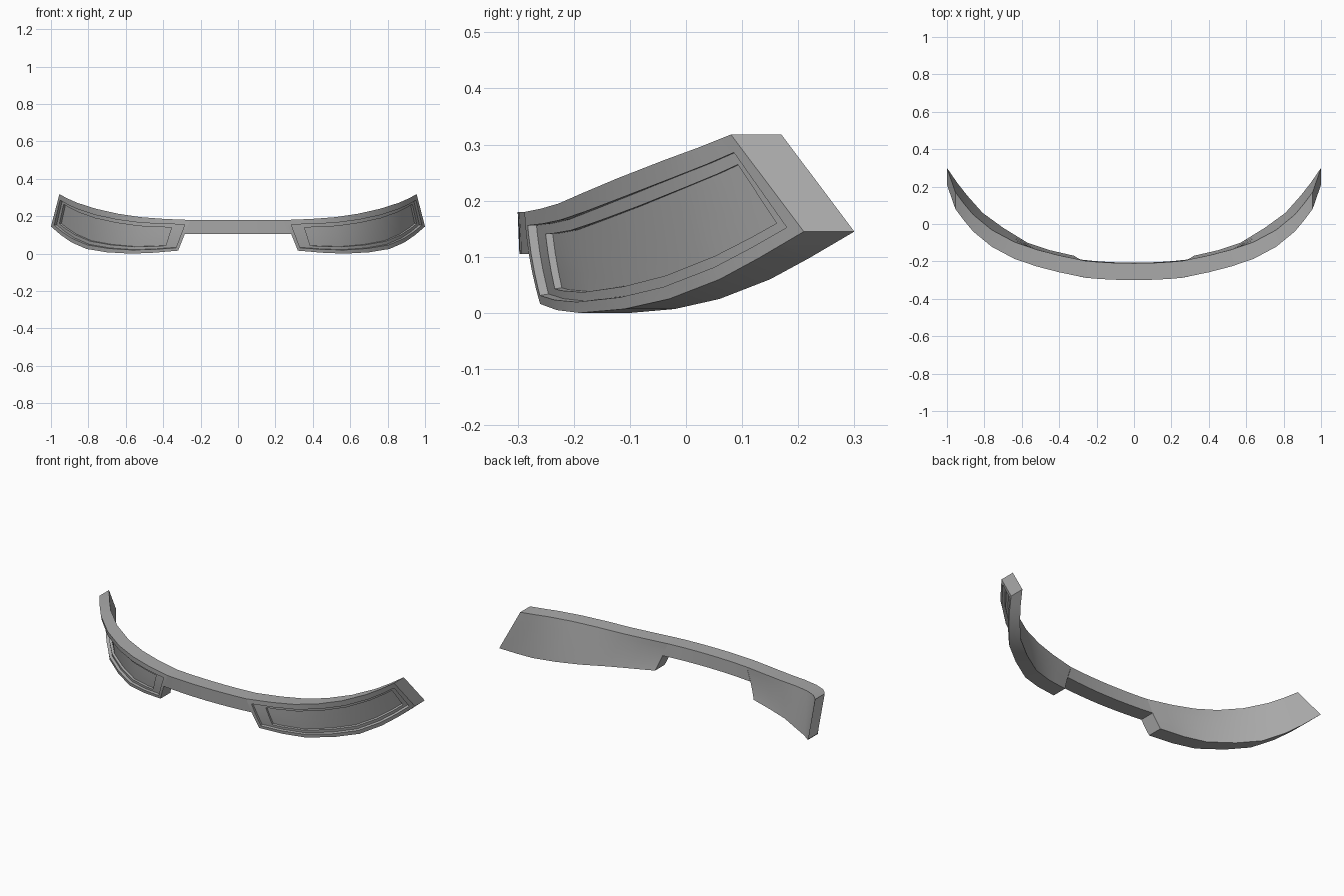
import bpy, math
from mathutils import Vector

cube = bpy.data.objects.get("Cube")
if cube:
    bpy.data.objects.remove(cube, do_unlink=True)

grey = bpy.data.materials.new("plain grey")
grey.use_nodes = True
grey.diffuse_color = (0.4, 0.4, 0.4, 1)
grey.node_tree.nodes["Principled BSDF"].inputs["Base Color"].default_value = (0.4, 0.4, 0.4, 1)

THICK = Vector((0, 0.09, 0))     # band thickness, straight back

# Upper and lower front edges of the left housing, inner end to outer end
TOP = [Vector(p) for p in (
    (.255, -.288, .18), (.40, -.258, .186), (.52, -.227, .195), (.64, -.186, .213),
    (.76, -.122, .24), (.86, -.04, .272), (.91, .02, .294), (.955, .08, .318))]
LOW = [Vector(p) for p in (
    (.32, -.26, .016), (.45, -.23, .005), (.57, -.19, 0), (.70, -.11, .007),
    (.81, -.03, .025), (.89, .06, .06), (.945, .13, .098), (1, .21, .145))]
SPANS = len(TOP) - 1


def along(points, u):
    i = min(max(int(u * SPANS), 0), SPANS - 1)
    return points[i].lerp(points[i + 1], u * SPANS - i)


def surface(u, v):
    p = along(TOP, u).lerp(along(LOW, u), v)
    p.y -= 0.02 * v * (1 - v) * (1 - u)      # slight vertical bulge
    return p


def inward(u, v):
    e = 0.06
    du = surface(min(u + e, 1), v) - surface(max(u - e, 0), v)
    dv = surface(u, min(v + e, 1)) - surface(u, max(v - e, 0))
    n = du.cross(dv).normalized()
    return n if n.y > 0 else -n


def make_object(name, verts, faces):
    mesh = bpy.data.meshes.new(name)
    mesh.from_pydata(verts, [], faces)
    mesh.materials.append(grey)
    obj = bpy.data.objects.new(name, mesh)
    bpy.context.collection.objects.link(obj)
    bpy.ops.object.select_all(action='DESELECT')
    obj.select_set(True)
    bpy.context.view_layer.objects.active = obj
    bpy.ops.object.mode_set(mode='EDIT')
    bpy.ops.mesh.select_all(action='SELECT')
    bpy.ops.mesh.normals_make_consistent(inside=False)
    bpy.ops.object.mode_set(mode='OBJECT')
    bpy.ops.object.shade_smooth_by_angle(angle=math.radians(30))
    return obj


# Housing: a curved patch with a two-step recess, closed by a back shell
STEPS = [((.02, .968), (.15, .90), .016), ((.088, .938), (.25, .82), .029)]
us = sorted({i / SPANS for i in range(SPANS + 1)} | {u for s in STEPS for u in s[0]})
vs = sorted({0, .45, .65, 1} | {v for s in STEPS for v in s[1]})
verts, faces, index = [], [], {}


def vert(i, j, level):
    key = (i, j, level)
    if key not in index:
        p = surface(us[i], vs[j])
        if level == "back":
            p += THICK
        elif level:
            p += inward(us[i], vs[j]) * level
        index[key] = len(verts)
        verts.append(p)
    return index[key]


def level_of(i, j):
    if not (0 <= i < len(us) - 1 and 0 <= j < len(vs) - 1):
        return "back"
    u, v = (us[i] + us[i + 1]) / 2, (vs[j] + vs[j + 1]) / 2
    level = 0
    for (u0, u1), (v0, v1), depth in STEPS:
        if u0 < u < u1 and v0 < v < v1:
            level = depth
    return level


def wall(a, b, here, there):
    if here != there:
        faces.append((vert(*a, here), vert(*b, here), vert(*b, there), vert(*a, there)))


for i in range(len(us)):
    for j in range(len(vs)):
        here = level_of(i, j)
        if here != "back":
            ring = ((i, j), (i + 1, j), (i + 1, j + 1), (i, j + 1))
            faces.append([vert(*c, here) for c in ring])
            faces.append([vert(*c, "back") for c in reversed(ring)])
        if j < len(vs) - 1:
            wall((i, j), (i, j + 1), here, level_of(i - 1, j))
        if i < len(us) - 1:
            wall((i, j), (i + 1, j), here, level_of(i, j - 1))

housings = make_object("side_housings", verts, faces)
housings.modifiers.new("mirror", 'MIRROR').use_mirror_merge = False

# Bridge: narrow strip joining the two housings
end_top, end_low = surface(0, 0), surface(0, .455)
mid_top, mid_low = Vector((0, -.30, .18)), Vector((0, -.297, .105))
verts, faces = [], []
N = 4
for k in range(-N, N + 1):
    t = abs(k) / N
    for mid, end in ((mid_top, end_top), (mid_low, end_low)):
        p = Vector((end.x * k / N, mid.y + (end.y - mid.y) * t * t, mid.z + (end.z - mid.z) * t))
        verts += [p, p + THICK]
for k in range(2 * N):
    for a, b in ((0, 1), (1, 3), (3, 2), (2, 0)):
        faces.append((4 * k + a, 4 * k + b, 4 * k + 4 + b, 4 * k + 4 + a))
make_object("bridge", verts, faces)
